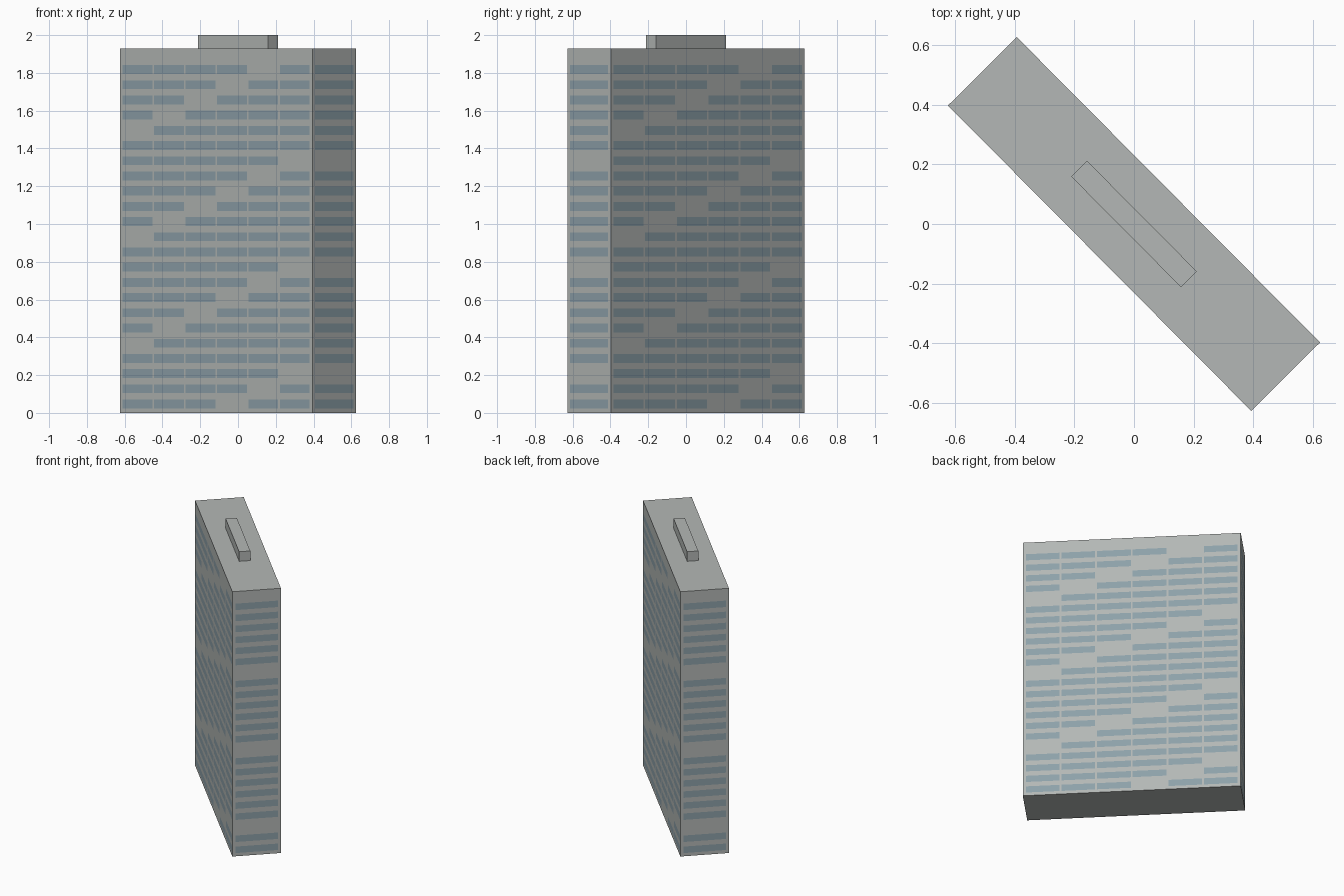
import bpy, bmesh, math
from mathutils import Matrix, Vector

cube = bpy.data.objects.get("Cube")
if cube:
    bpy.data.objects.remove(cube, do_unlink=True)

LENGTH, DEPTH, HEIGHT, TOP = 1.446, 0.326, 1.93, 2.0
TURN = math.radians(-45.2)
ROWS, COLS = 23, 6
ROW_BASE, ROW_STEP, ROW_HALF = 0.047, 0.0805, 0.0235
MARGIN, GAP = 0.02, 0.013
SPAN = LENGTH - 2 * MARGIN
PITCH = (SPAN + GAP) / COLS


def material(name, rgb):
    m = bpy.data.materials.new(name)
    m.use_nodes = True
    m.diffuse_color = (*rgb, 1)
    m.node_tree.nodes["Principled BSDF"].inputs["Base Color"].default_value = (*rgb, 1)
    return m


def box(bm, size, z):
    bmesh.ops.create_cube(bm, size=1)
    bmesh.ops.scale(bm, vec=size, verts=bm.verts)
    bmesh.ops.translate(bm, vec=(0, 0, z + size[2] / 2), verts=bm.verts)


def finish(bm, name, mats):
    bmesh.ops.rotate(bm, matrix=Matrix.Rotation(TURN, 3, "Z"), verts=bm.verts)
    mesh = bpy.data.meshes.new(name)
    bm.to_mesh(mesh)
    bm.free()
    for m in mats:
        mesh.materials.append(m)
    obj = bpy.data.objects.new(name, mesh)
    bpy.context.collection.objects.link(obj)


def cut(bm, axis, value):
    normal = Vector((0, 0, 0))
    normal[axis] = 1
    bmesh.ops.bisect_plane(bm, geom=bm.verts[:] + bm.edges[:] + bm.faces[:],
                           plane_co=normal * value, plane_no=normal)


def is_window(face):
    c, n = face.calc_center_median(), face.normal
    if abs(n.z) > 0.5:
        return False
    row = round((c.z - ROW_BASE) / ROW_STEP)
    if not 0 <= row < ROWS or abs(c.z - ROW_BASE - row * ROW_STEP) > ROW_HALF / 2:
        return False
    # The blank bay steps sideways one column per floor, every seven floors
    blank = (4 - (ROWS - 1 - row)) % 7
    if abs(n.x) > 0.5:
        return blank != 5 and abs(c.y) < DEPTH / 2 - MARGIN
    along = c.x * -n.y + SPAN / 2
    col = math.floor(along / PITCH)
    return 0 <= col < COLS and along - col * PITCH < PITCH - GAP and col != blank


concrete = material("concrete_grey", (0.455, 0.478, 0.465))
glass = material("window_blue_grey", (0.268, 0.358, 0.400))

# Tower slab with windows cut into its four sides
bm = bmesh.new()
box(bm, (LENGTH, DEPTH, HEIGHT), 0)
for i in range(ROWS):
    for side in (-1, 1):
        cut(bm, 2, ROW_BASE + i * ROW_STEP + side * ROW_HALF)
for i in range(COLS):
    left = -SPAN / 2 + i * PITCH
    cut(bm, 0, left)
    cut(bm, 0, left + PITCH - GAP)
for side in (-1, 1):
    cut(bm, 1, side * (DEPTH / 2 - MARGIN))
bm.normal_update()
for f in bm.faces:
    f.material_index = int(is_window(f))
finish(bm, "tower_block", [concrete, glass])

# Plant room on the roof
bm = bmesh.new()
box(bm, (0.524, 0.075, TOP - HEIGHT), HEIGHT)
finish(bm, "rooftop_plant_room", [concrete])
